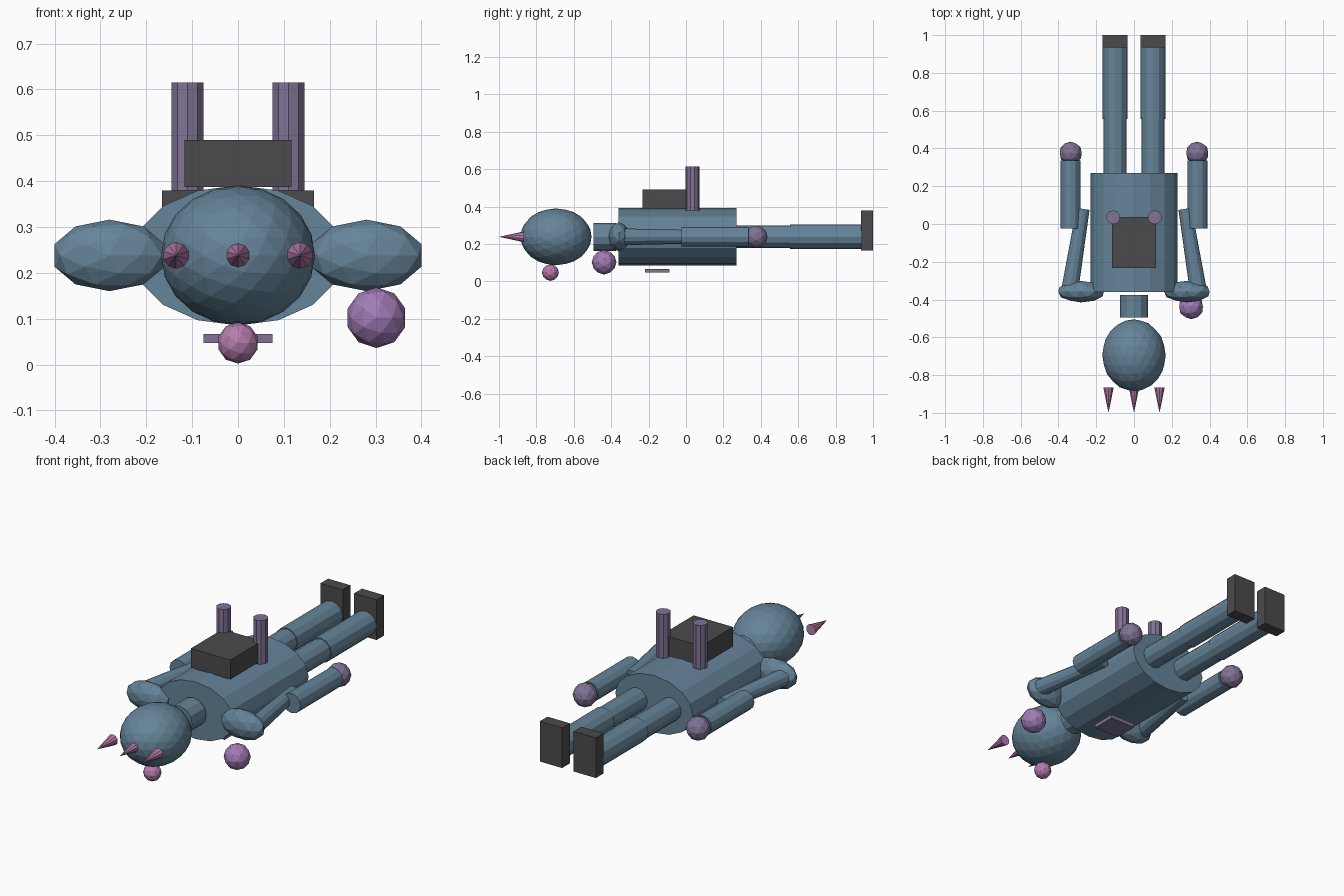
import bpy, bmesh, math
from mathutils import Matrix, Vector

if "Cube" in bpy.data.objects:
    bpy.data.objects.remove(bpy.data.objects["Cube"])

# The figure is modelled upright (x, depth, height), then laid on its front
LAY = Matrix.Rotation(math.radians(90), 4, 'X')
MID = 0.238


def material(name, rgb):
    m = bpy.data.materials.new(name)
    m.diffuse_color = (*rgb, 1)
    m.use_nodes = True
    m.node_tree.nodes["Principled BSDF"].inputs["Base Color"].default_value = m.diffuse_color
    return m


BLUE = material("steel_blue", (0.13, 0.23, 0.32))
DARK = material("dark_grey", (0.07, 0.07, 0.075))
MAUVE = material("mauve", (0.22, 0.17, 0.30))
PURPLE = material("purple", (0.36, 0.20, 0.47))
PINK = material("pink", (0.47, 0.20, 0.42))


def add(name, bm, matrix, mat):
    me = bpy.data.meshes.new(name)
    bm.transform(LAY @ matrix)
    bmesh.ops.recalc_face_normals(bm, faces=bm.faces)
    bm.to_mesh(me)
    bm.free()
    me.materials.append(mat)
    ob = bpy.data.objects.new(name, me)
    bpy.context.collection.objects.link(ob)
    return ob


def box(name, lo, hi, mat):
    lo, hi = Vector(lo), Vector(hi)
    bm = bmesh.new()
    bmesh.ops.create_cube(bm, size=1)
    add(name, bm, Matrix.Translation((lo + hi) / 2) @ Matrix.Diagonal((*(hi - lo), 1)), mat)


def ball(name, centre, radii, mat, sub=2):
    bm = bmesh.new()
    bmesh.ops.create_icosphere(bm, subdivisions=sub, radius=1)
    add(name, bm, Matrix.Translation(centre) @ Matrix.Diagonal((*radii, 1)), mat)


def rod(name, a, b, r1, r2, mat, sides=12, flat=1.0):
    a, b = Vector(a), Vector(b)
    d = b - a
    bm = bmesh.new()
    bmesh.ops.create_cone(bm, cap_ends=True, segments=sides, radius1=r1, radius2=r2, depth=d.length)
    rot = Vector((0, 0, 1)).rotation_difference(d).to_matrix().to_4x4()
    add(name, bm, Matrix.Translation((a + b) / 2) @ rot @ Matrix.Diagonal((1, flat, 1, 1)), mat)


# Torso, neck and head
rod("torso", (0, MID, -0.27), (0, MID, 0.36), 0.23, 0.23, BLUE, 16, 0.153 / 0.23)
rod("neck", (0, MID, 0.375), (0, MID, 0.495), 0.075, 0.075, BLUE)
ball("head", (0, MID, 0.695), (0.168, 0.19 * 0.8, 0.19), BLUE, 3)
ball("nose", (0, 0.047, 0.725), (0.045,) * 3, PINK)

# Spikes above the head
for i, x in enumerate((-0.135, 0, 0.135)):
    rod(f"head_spike_{i + 1}", (x, MID, 0.865), (x, MID, 1.0), 0.029, 0, PINK, 10)

# Chest plate, backpack and single shoulder ornament
box("chest_plate", (-0.075, 0.047, 0.088), (0.075, 0.067, 0.22), MAUVE)
box("backpack", (-0.117, 0.387, -0.037), (0.117, 0.49, 0.232), DARK)
ball("shoulder_ornament", (0.302, 0.102, 0.438), (0.066,) * 3, PURPLE)

# Mirrored parts
for side, s in (("right", -1), ("left", 1)):
    ball(f"{side}_shoulder", (s * 0.28, MID, 0.358), (0.127, 0.078, 0.057), BLUE)
    rod(f"{side}_upper_arm", (s * 0.34, MID, 0.35), (s * 0.27, MID, -0.08), 0.045, 0.035, BLUE)
    rod(f"{side}_forearm", (s * 0.335, MID, 0.025), (s * 0.335, MID, -0.335), 0.053, 0.053, BLUE)
    ball(f"{side}_hand", (s * 0.335, MID, -0.375), (0.061,) * 3, MAUVE)
    rod(f"{side}_thigh", (s * 0.1, MID, -0.25), (s * 0.1, MID, -0.56), 0.061, 0.061, BLUE)
    rod(f"{side}_shin", (s * 0.1, MID, -0.555), (s * 0.1, MID, -0.94), 0.066, 0.066, BLUE)
    box(f"{side}_foot", (s * 0.1 - 0.066, 0.165, -1.0), (s * 0.1 + 0.066, 0.38, -0.935), DARK)
    rod(f"{side}_exhaust", (s * 0.11, 0.38, -0.035), (s * 0.11, 0.615, -0.035), 0.037, 0.037, MAUVE, 10)
